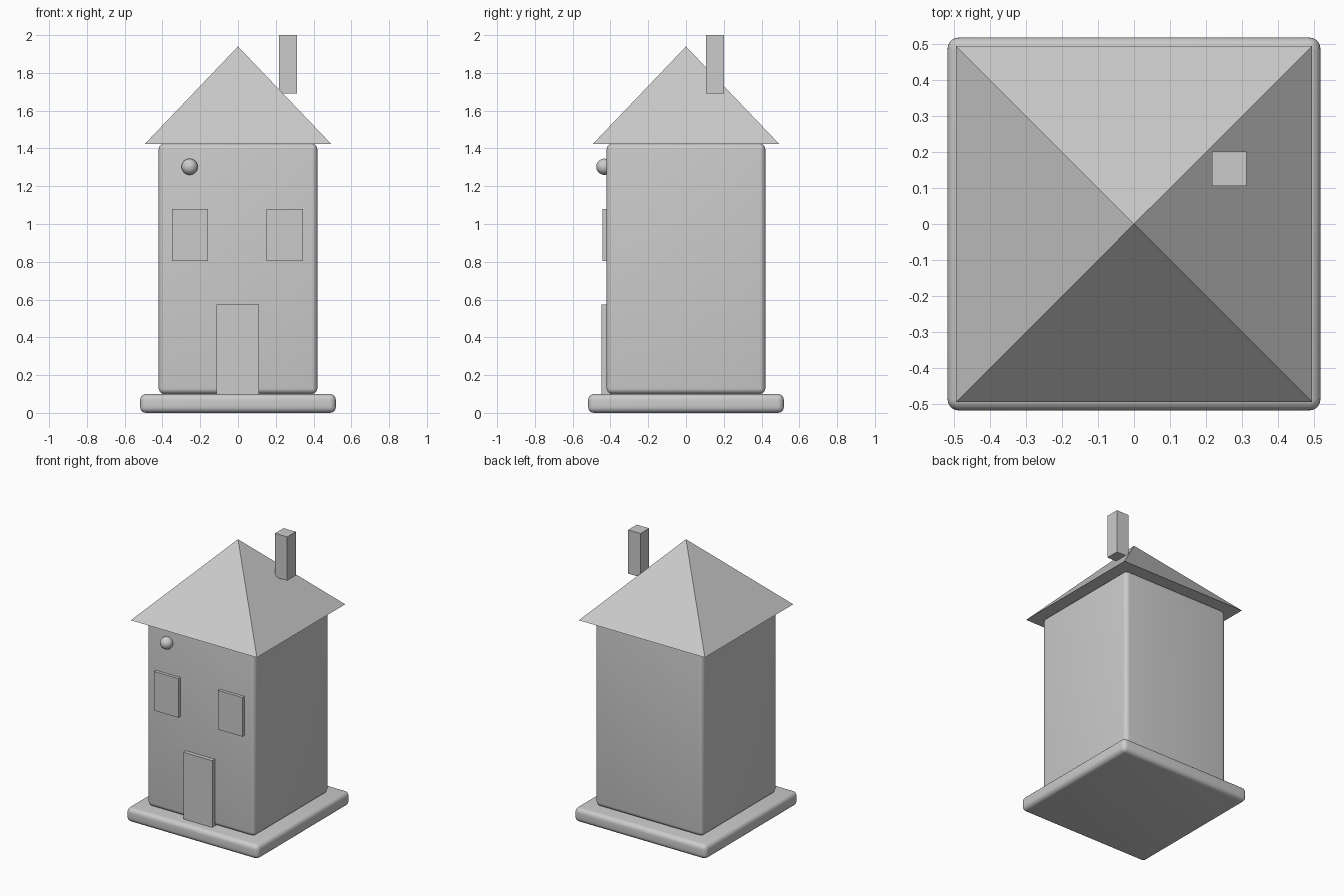
import bpy, bmesh, math

if "Cube" in bpy.data.objects:
    bpy.data.objects.remove(bpy.data.objects["Cube"])

grey = bpy.data.materials.new("plain grey")
grey.diffuse_color = (0.6, 0.6, 0.6, 1)
grey.use_nodes = True
grey.node_tree.nodes["Principled BSDF"].inputs["Base Color"].default_value = grey.diffuse_color


def finish(name, bm):
    me = bpy.data.meshes.new(name)
    bm.to_mesh(me)
    bm.free()
    ob = bpy.data.objects.new(name, me)
    bpy.context.collection.objects.link(ob)
    me.materials.append(grey)
    return ob


def box(name, x, y, z, bevel=0):
    """Box from (min, max) ranges, optionally with rounded edges."""
    bm = bmesh.new()
    bmesh.ops.create_cube(bm, size=1)
    for v in bm.verts:
        v.co = [sum(r) / 2 + c * (r[1] - r[0]) for r, c in zip((x, y, z), v.co)]
    if bevel:
        flat = set(bm.faces)
        bmesh.ops.bevel(bm, geom=bm.edges[:], offset=bevel, segments=5,
                        profile=0.5, affect='EDGES')
        for f in bm.faces:
            f.smooth = True
    return finish(name, bm)


# Rounded base slab and house body
box("base", (-0.518, 0.518), (-0.518, 0.518), (0, 0.1), 0.032)
box("body", (-0.42, 0.42), (-0.42, 0.42), (0.1, 1.425), 0.03)

# Pyramid roof: softly shaded hips, crisp peak, flat underside
bm = bmesh.new()
h = 0.494
corners = [(-h, -h, 1.423), (h, -h, 1.423), (h, h, 1.423), (-h, h, 1.423)]
eaves = [bm.verts.new(c) for c in corners]
for i in range(4):
    peak = bm.verts.new((0, 0, 1.94))
    bm.faces.new((eaves[i], eaves[(i + 1) % 4], peak)).smooth = True
bm.faces.new([bm.verts.new(c) for c in reversed(corners)])
finish("roof", bm)

# Chimney, door and windows
box("chimney", (0.216, 0.312), (0.105, 0.201), (1.69, 2.0))
box("door", (-0.115, 0.112), (-0.448, -0.40), (0.1, 0.573))
box("left_window", (-0.35, -0.158), (-0.442, -0.40), (0.803, 1.08))
box("right_window", (0.152, 0.344), (-0.442, -0.40), (0.803, 1.08))

# Round lamp under the eaves
bm = bmesh.new()
bmesh.ops.create_uvsphere(bm, u_segments=32, v_segments=16, radius=0.043)
for v in bm.verts:
    v.co.x -= 0.256
    v.co.y -= 0.432
    v.co.z += 1.303
for f in bm.faces:
    f.smooth = True
finish("lamp", bm)
